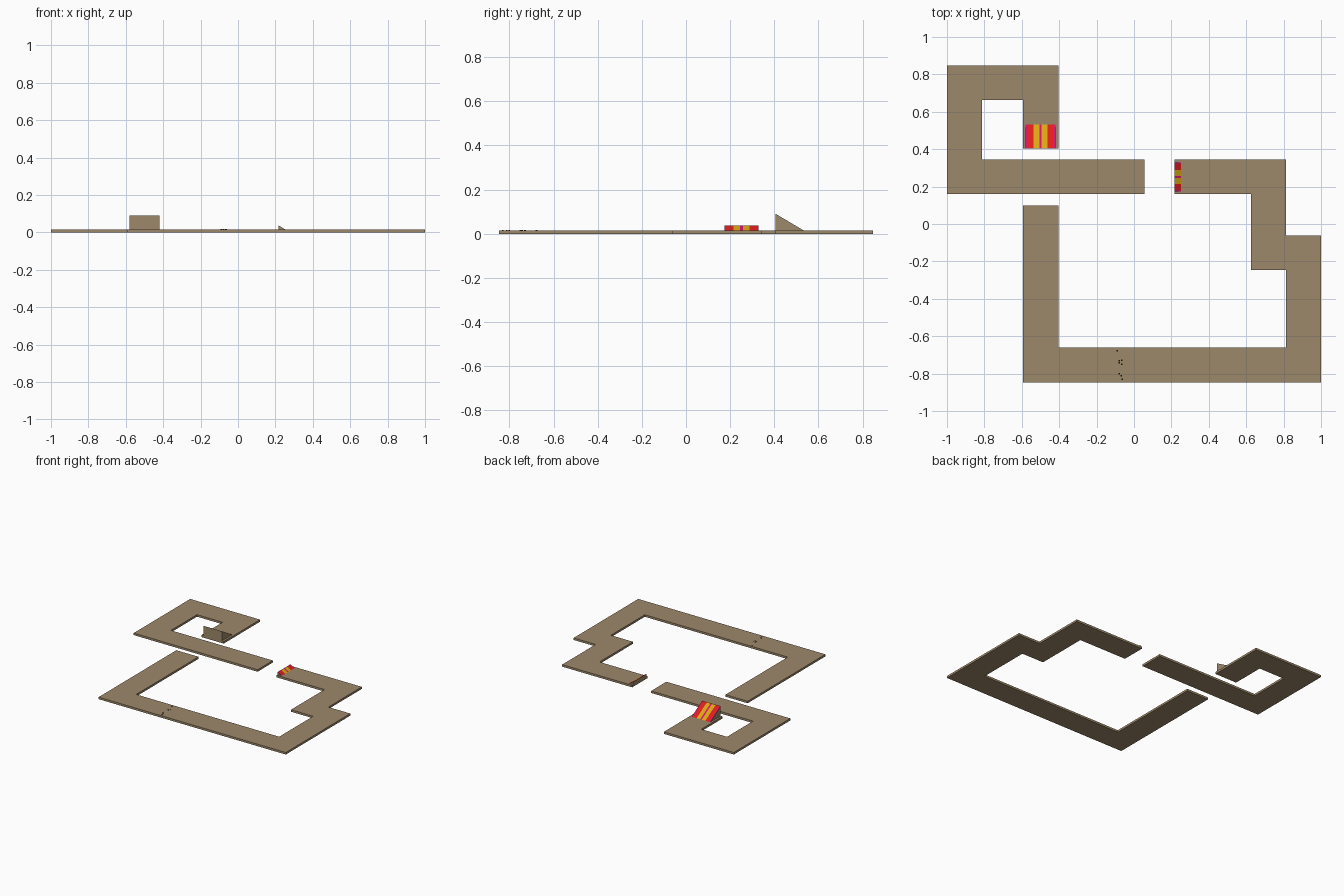
import bpy, bmesh
from mathutils import Matrix
from math import pi

if "Cube" in bpy.data.objects:
    bpy.data.objects.remove(bpy.data.objects["Cube"])

T = 0.016  # track thickness


def mat(name, rgb):
    m = bpy.data.materials.new(name)
    m.diffuse_color = (*rgb, 1)
    m.use_nodes = True
    m.node_tree.nodes["Principled BSDF"].inputs["Base Color"].default_value = m.diffuse_color
    return m


BROWN = mat("track brown", (0.34, 0.25, 0.145))
RED = mat("stripe red", (0.75, 0.013, 0.012))
YELLOW = mat("stripe yellow", (0.72, 0.39, 0.006))
PINK = mat("stripe magenta", (0.70, 0.005, 0.17))
BLACK = mat("line black", (0.005, 0.005, 0.005))


def finish(bm, name, mats):
    bmesh.ops.recalc_face_normals(bm, faces=bm.faces)
    me = bpy.data.meshes.new(name)
    bm.to_mesh(me)
    bm.free()
    for m in mats:
        me.materials.append(m)
    ob = bpy.data.objects.new(name, me)
    bpy.context.collection.objects.link(ob)
    return ob


def slab(name, outline):
    """Flat outline extruded up from the ground."""
    bm = bmesh.new()
    f = bm.faces.new([bm.verts.new((x, y, 0)) for x, y in outline])
    top = bmesh.ops.extrude_face_region(bm, geom=[f])
    vs = [g for g in top["geom"] if isinstance(g, bmesh.types.BMVert)]
    bmesh.ops.translate(bm, verts=vs, vec=(0, 0, T))
    return finish(bm, name, [BROWN])


def ramp(name, centre, width, length, height, turn):
    """Wedge with its tall end at the centre, falling along local +y; striped slope."""
    cuts = [0, .045, .265, .46, .54, .735, .955, 1]
    stripes = [3, 1, 2, 3, 2, 1, 3]  # magenta, red, yellow, magenta ...
    bm = bmesh.new()
    rows = []
    for c in cuts:
        x = (c - .5) * width
        rows.append([bm.verts.new(p) for p in ((x, 0, 0), (x, 0, height), (x, length, 0))])
    for a, b, s in zip(rows, rows[1:], stripes):
        for i in range(3):
            j = (i + 1) % 3
            f = bm.faces.new((a[i], a[j], b[j], b[i]))
            f.material_index = s if i == 1 else 0
    bm.faces.new(rows[0])
    bm.faces.new(rows[-1])
    bm.transform(Matrix.Translation((*centre, T)) @ Matrix.Rotation(turn, 4, 'Z'))
    return finish(bm, name, [BROWN, RED, YELLOW, PINK])


# Hooked upper-left track section
slab("upper_track", [
    (-0.405, 0.405), (-0.405, 0.847), (-1, 0.847), (-1, 0.16), (0.055, 0.16),
    (0.055, 0.345), (-0.813, 0.345), (-0.813, 0.662), (-0.594, 0.662), (-0.594, 0.405)])

# Long lower track section
slab("lower_track", [
    (0.217, 0.345), (0.217, 0.16), (0.625, 0.16), (0.625, -0.247), (0.813, -0.247),
    (0.813, -0.66), (-0.405, -0.66), (-0.405, 0.098), (-0.594, 0.098), (-0.594, -0.847),
    (1, -0.847), (1, -0.062), (0.813, -0.062), (0.813, 0.345)])

# Striped jump ramps
ramp("large_ramp", (-0.5, 0.405), 0.158, 0.127, 0.075, 0)
ramp("small_ramp", (0.217, 0.251), 0.155, 0.034, 0.021, -pi / 2)

# Worn flecks of the finish line
bm = bmesh.new()
for x, y in [(-.09, -.677), (-.08, -.73), (-.066, -.728), (-.079, -.742),
             (-.066, -.75), (-.08, -.80), (-.067, -.812), (-.064, -.83)]:
    bmesh.ops.create_cube(bm, size=1, matrix=Matrix.Translation((x, y, T))
                          @ Matrix.Diagonal((.008, .008, .001, 1)))
finish(bm, "finish_line_flecks", [BLACK])
